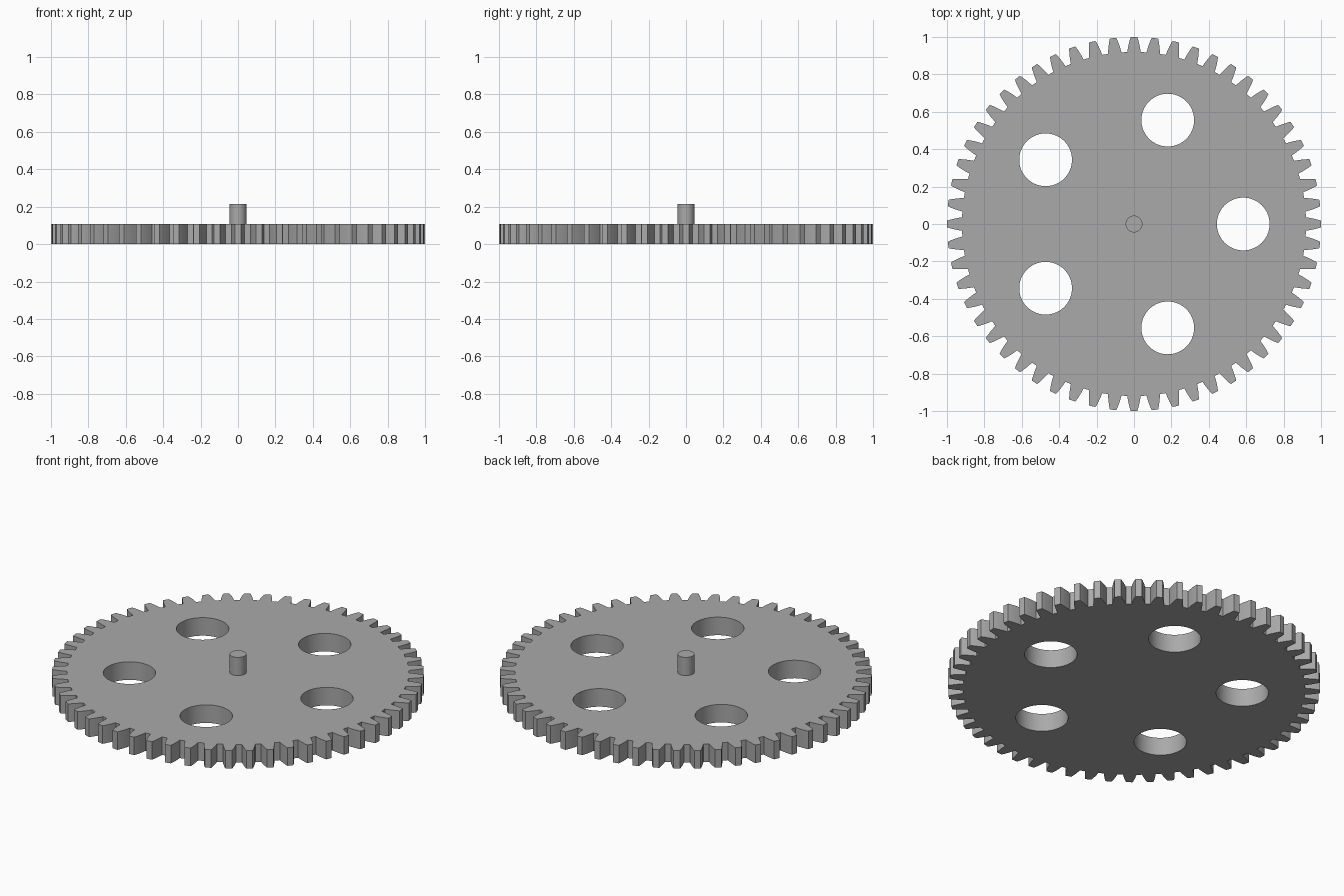
import bpy, bmesh, math
from mathutils import Matrix, Vector

cube = bpy.data.objects.get("Cube")
if cube:
    bpy.data.objects.remove(cube, do_unlink=True)

TEETH = 56
THICKNESS = 0.107
HOLES = 5
HOLE_ORBIT = 0.584
HOLE_RADIUS = 0.141
SHAFT_RADIUS = 0.045
SHAFT_TOP = 0.215

grey = bpy.data.materials.new("grey_metal")
grey.use_nodes = True
colour = (0.4, 0.4, 0.4, 1)
grey.diffuse_color = colour
grey.node_tree.nodes["Principled BSDF"].inputs["Base Color"].default_value = colour


def polar(radius, angle):
    return Vector((radius * math.cos(angle), radius * math.sin(angle), 0))


def finish(bm, name):
    """Turn a bmesh into a smooth-shaded object with sharp edges kept."""
    bmesh.ops.recalc_face_normals(bm, faces=bm.faces)
    mesh = bpy.data.meshes.new(name)
    bm.to_mesh(mesh)
    bm.free()
    mesh.materials.append(grey)
    obj = bpy.data.objects.new(name, mesh)
    bpy.context.collection.objects.link(obj)
    bpy.ops.object.select_all(action='DESELECT')
    obj.select_set(True)
    bpy.context.view_layer.objects.active = obj
    bpy.ops.object.shade_smooth_by_angle(angle=math.radians(20))
    return obj


def add_loop(bm, points):
    verts = [bm.verts.new(p) for p in points]
    return [bm.edges.new((a, b)) for a, b in zip(verts, verts[1:] + verts[:1])]


# Tooth flank: radius and half width, from root to tip
flank = [(0.92, 0.036), (0.945, 0.032), (0.967, 0.027), (0.986, 0.022), (1.0, 0.017)]
tooth = [(r, -w / r) for r, w in flank] + [(r, w / r) for r, w in reversed(flank)]
outline = [polar(r, a + math.tau * i / TEETH) for i in range(TEETH) for r, a in tooth]

# Gear disc: toothed outline with a ring of round holes, extruded upwards
bm = bmesh.new()
edges = add_loop(bm, outline)
for i in range(HOLES):
    centre = polar(HOLE_ORBIT, math.tau * i / HOLES)
    edges += add_loop(bm, [centre + polar(HOLE_RADIUS, math.tau * k / 64) for k in range(64)])
bmesh.ops.triangle_fill(bm, edges=edges, use_beauty=True, normal=(0, 0, 1))
extruded = bmesh.ops.extrude_face_region(bm, geom=bm.faces[:], use_keep_orig=True)
top = [v for v in extruded["geom"] if isinstance(v, bmesh.types.BMVert)]
bmesh.ops.translate(bm, verts=top, vec=(0, 0, THICKNESS))
finish(bm, "gear_disc")

# Shaft: short pin standing up through the middle
bm = bmesh.new()
base = THICKNESS / 2
bmesh.ops.create_cone(bm, cap_ends=True, segments=32, radius1=SHAFT_RADIUS,
                      radius2=SHAFT_RADIUS, depth=SHAFT_TOP - base,
                      matrix=Matrix.Translation((0, 0, (SHAFT_TOP + base) / 2)))
finish(bm, "centre_shaft")
